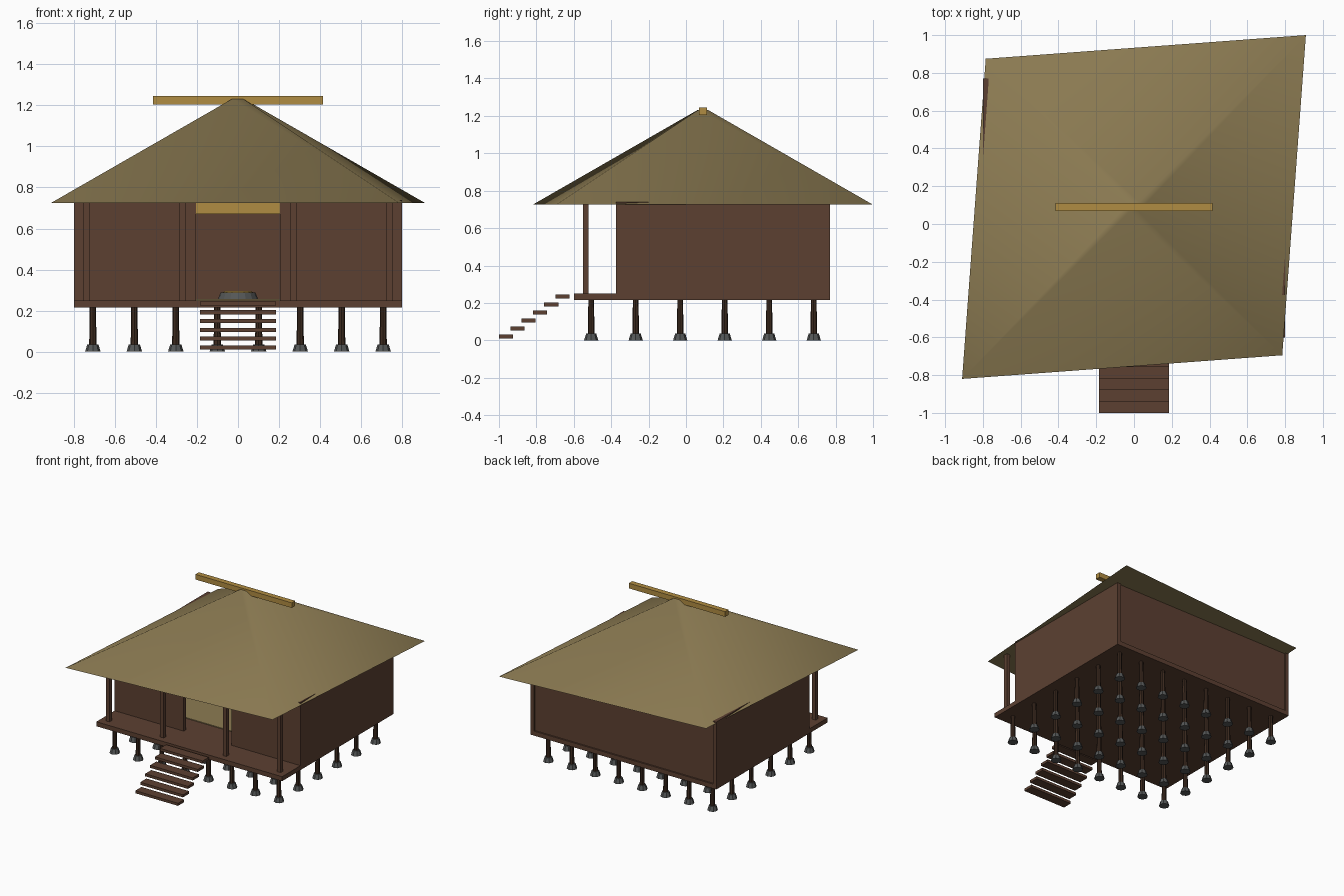
import bpy, math
from mathutils import Matrix

cube = bpy.data.objects.get("Cube")
if cube:
    bpy.data.objects.remove(cube, do_unlink=True)


def material(name, rgb):
    m = bpy.data.materials.new(name)
    m.use_nodes = True
    m.diffuse_color = (*rgb, 1)
    m.node_tree.nodes["Principled BSDF"].inputs["Base Color"].default_value = (*rgb, 1)
    return m


WOOD = material("brown_wood", (0.107, 0.051, 0.031))
DARK = material("dark_wood", (0.047, 0.024, 0.014))
THATCH = material("thatch", (0.262, 0.198, 0.085))
BAMBOO = material("yellow_bamboo", (0.434, 0.262, 0.054))
STONE = material("grey_stone", (0.09, 0.095, 0.095))


def finish(name, mat):
    ob = bpy.context.object
    ob.name = ob.data.name = name
    ob.data.materials.append(mat)
    return ob


def box(name, x, y, z, mat):
    """Box given by its (min, max) range on each axis."""
    bpy.ops.mesh.primitive_cube_add(size=1)
    ob = finish(name, mat)
    mid = [(a + b) / 2 for a, b in (x, y, z)]
    size = [b - a for a, b in (x, y, z)]
    ob.data.transform(Matrix.Translation(mid) @ Matrix.Diagonal((*size, 1)))
    return ob


def cone(name, sides, r1, r2, x, y, z, mat):
    """Frustum standing between the two heights in z."""
    bpy.ops.mesh.primitive_cone_add(vertices=sides, radius1=r1, radius2=r2,
                                    depth=z[1] - z[0], location=(x, y, sum(z) / 2))
    return finish(name, mat)


FLOOR = 0.25
WALL_TOP = 0.74
FRONT, BACK = -0.375, 0.77
SIDE, THICK, DOOR = 0.8, 0.03, 0.205

# Floor deck with the open porch, and the mat inside
box("floor_deck", (-SIDE, SIDE), (-0.6, BACK), (0.215, FLOOR), WOOD)
box("floor_mat", (-0.74, 0.74), (-0.19, 0.7), (FLOOR, 0.256), THATCH)

# Walls
walls = (FLOOR, WALL_TOP)
box("back_wall", (-SIDE + THICK, SIDE - THICK), (BACK - 0.04, BACK - 0.012), walls, WOOD)
for side, s in (("left", 1), ("right", -1)):
    outer = sorted((s * SIDE, s * (SIDE - THICK)))
    front = sorted((s * (SIDE - THICK), s * DOOR))
    box(side + "_wall", outer, (FRONT, BACK), walls, WOOD)
    box(side + "_front_wall", front, (FRONT, FRONT + THICK), walls, WOOD)
box("door_lintel", (-DOOR, DOOR), (FRONT, FRONT + THICK), (0.67, 0.735), BAMBOO)

# Porch posts
for x in (-0.738, -0.27, 0.27, 0.738):
    box("porch_post", (x - 0.015, x + 0.015), (-0.55, -0.52), (FLOOR, 0.73), WOOD)

# Hearth inside the room
cone("hearth_stone", 16, 0.1, 0.085, 0, 0.2, (FLOOR, 0.288), STONE)
cone("hearth_straw", 16, 0.075, 0.065, 0, 0.2, (0.288, 0.295), BAMBOO)

# Stilts on footing stones
for col in range(8):
    for row in range(6):
        x = (col - 3.5) * 0.202
        y = -0.507 + row * 0.238
        cone("stilt", 8, 0.018, 0.015, x, y, (0.03, 0.22), DARK)
        cone("footing_stone", 8, 0.038, 0.027, x, y, (0, 0.036), STONE)

# Open stair
for i in range(6):
    y, z = -0.9625 + i * 0.0605, 0.021 + i * 0.0428
    box("stair_tread", (-0.184, 0.184), (y - 0.0375, y + 0.0375), (z - 0.01, z + 0.01), WOOD)

# Skewed hip roof: a four-sided frustum stretched along one diagonal
ROOF_Y = 0.09
roof = cone("thatched_roof", 4, 1, 0.03, 0, ROOF_Y, (0.725, 1.232), THATCH)
turn = Matrix.Rotation(math.radians(45), 4, "Z")
long_axis = max(roof.data.vertices, key=lambda v: v.co.x).co.x
roof.data.transform(turn @ Matrix.Diagonal((1.287 / long_axis, 1.11 / long_axis, 1, 1)))
bpy.ops.object.shade_smooth_by_angle(angle=math.radians(60))

# Ridge beam across the peak
box("ridge_beam", (-0.415, 0.415), (ROOF_Y - 0.021, ROOF_Y + 0.021), (1.205, 1.245), BAMBOO)
